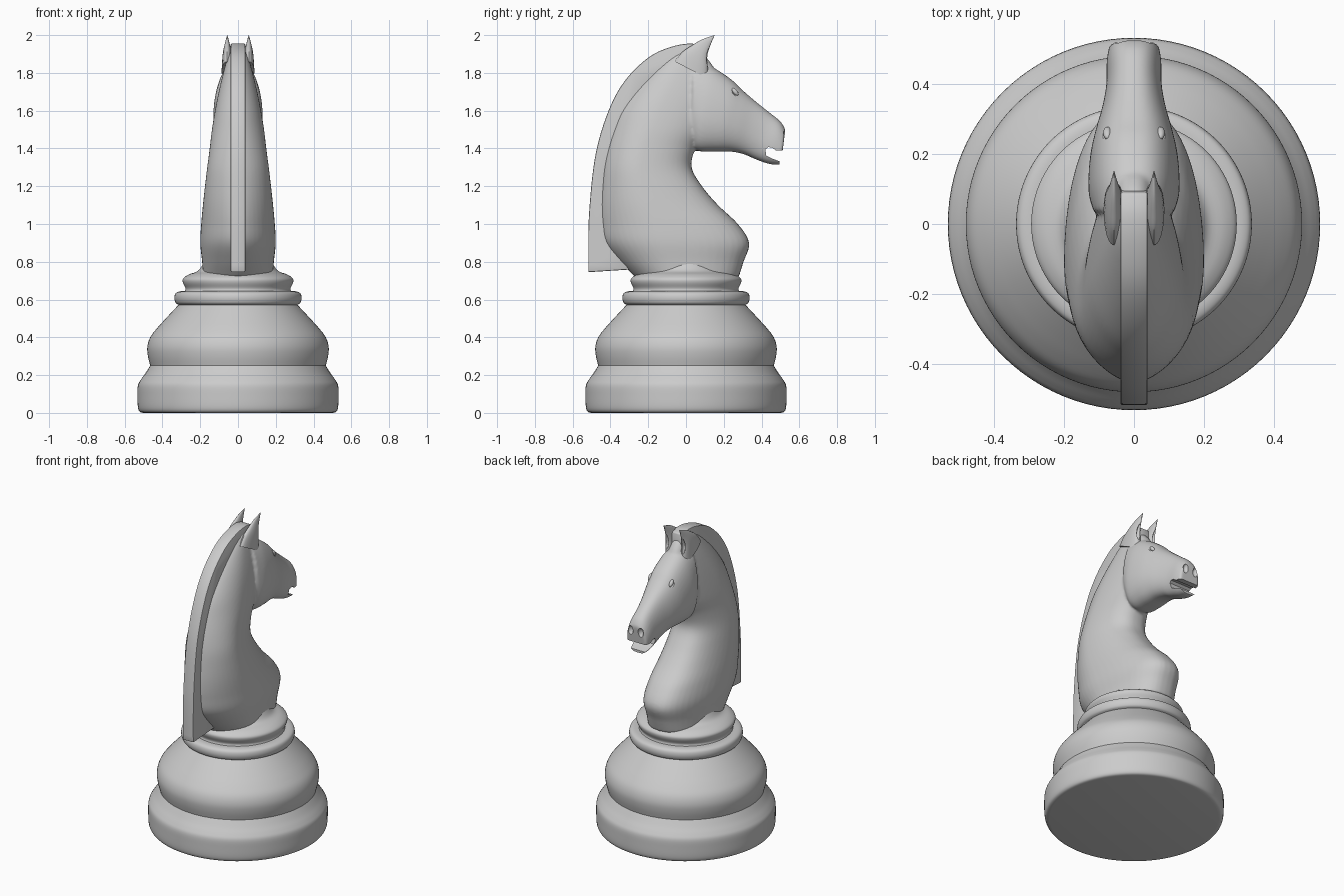
import bpy, bmesh
from math import sin, cos, pi, radians

if "Cube" in bpy.data.objects:
    bpy.data.objects.remove(bpy.data.objects["Cube"])


def spline(rows, n):
    """Catmull-Rom through rows of numbers, n steps per span."""
    out = []
    for i in range(len(rows) - 1):
        p0, p1, p2 = rows[max(i - 1, 0)], rows[i], rows[i + 1]
        p3 = rows[min(i + 2, len(rows) - 1)]
        for k in range(n):
            t = k / n
            out.append([0.5 * (2 * b + (c - a) * t + (2 * a - 5 * b + 4 * c - d) * t * t
                               + (3 * b - a - 3 * c + d) * t ** 3)
                        for a, b, c, d in zip(p0, p1, p2, p3)])
    out.append(list(rows[-1]))
    return out


def make(name, bm):
    bmesh.ops.recalc_face_normals(bm, faces=bm.faces[:])
    me = bpy.data.meshes.new(name)
    bm.to_mesh(me)
    bm.free()
    ob = bpy.data.objects.new(name, me)
    bpy.context.collection.objects.link(ob)
    return ob


def skin(bm, rings, cap=True):
    for a, b in zip(rings, rings[1:]):
        for i in range(len(a)):
            j = (i + 1) % len(a)
            bm.faces.new((a[i], a[j], b[j], b[i]))
    if cap:
        bm.faces.new(rings[0])
        bm.faces.new(rings[-1])


def loft(bm, rows, m, p0, p1, cx=0.0, seg=48, n=5):
    """Rows are (y0, z0, y1, z1, half width): each ring runs between two side-view points,
    widest at fraction m, with roundness powers p0 and p1 at its two ends."""
    rings = []
    for y0, z0, y1, z1, w in spline(rows, n):
        ring = []
        for i in range(seg):
            a = 2 * pi * i / seg
            c, s = cos(a), sin(a)
            t = m - m * c if c > 0 else m - (1 - m) * c
            x = w * abs(s) ** (p0 if c > 0 else p1) * (1 if s > 0 else -1)
            ring.append(bm.verts.new((cx + x, y0 + (y1 - y0) * t, z0 + (z1 - z0) * t)))
        rings.append(ring)
    skin(bm, rings)


def slab(name, pts, half):
    """Side-view outline extruded across x."""
    bm = bmesh.new()
    skin(bm, [[bm.verts.new((x, y, z)) for y, z in pts] for x in (-half, half)])
    return make(name, bm)


def ellipsoid(name, loc, scale, rx=0.0):
    bpy.ops.mesh.primitive_uv_sphere_add(segments=32, ring_count=16, location=loc,
                                         rotation=(radians(rx), 0, 0))
    ob = bpy.context.object
    ob.name = name
    ob.scale = scale
    return ob


def finish(ob, angle, cutters=()):
    for c in cutters:
        c.hide_render = True
        mod = ob.modifiers.new("cut", 'BOOLEAN')
        mod.operation, mod.object, mod.solver = 'DIFFERENCE', c, 'EXACT'
    bpy.ops.object.select_all(action='DESELECT')
    ob.select_set(True)
    bpy.context.view_layer.objects.active = ob
    bpy.ops.object.convert(target='MESH')
    bpy.ops.object.shade_smooth_by_angle(angle=radians(angle))
    for c in cutters:
        bpy.data.objects.remove(c)


# turned base: foot, belly, ring and collar
foot = [(.50, 0), (.52, .006), (.53, .03), (.532, .09), (.53, .145), (.515, .175), (.49, .21), (.465, .25)]
belly = [(.465, .25), (.477, .30), (.48, .35), (.465, .40), (.43, .447), (.385, .497), (.345, .54), (.315, .572)]
ring = [(.315, .572), (.33, .582), (.337, .607), (.331, .632), (.31, .643), (.28, .645)]
collar = [(.28, .645), (.278, .66), (.292, .69), (.29, .712), (.26, .733), (.215, .75), (.19, .78), (.17, .82)]
profile = []
for part in (foot, belly, ring, collar):
    profile += spline(part, 4)[:-1]
bm = bmesh.new()
skin(bm, [[bm.verts.new((r * cos(2 * pi * i / 96), r * sin(2 * pi * i / 96), z)) for i in range(96)]
          for r, z in profile])
finish(make("base", bm), 40)

# neck and chest: (height, back, front, half width)
neck = [(.72, -.27, .28, .185), (.80, -.35, .305, .19), (.90, -.43, .335, .20), (1.0, -.45, .275, .195),
        (1.1, -.455, .17, .186), (1.2, -.45, .085, .175), (1.3, -.44, .03, .163), (1.4, -.42, .05, .15),
        (1.5, -.39, .11, .138), (1.6, -.35, .15, .122), (1.7, -.28, .17, .102), (1.8, -.19, .16, .078),
        (1.88, -.1, .11, .055), (1.92, -.03, .06, .035)]
bm = bmesh.new()
loft(bm, [(b, z, f, z, w) for z, b, f, w in neck], .42, 1.25, .8)
# head: crown to muzzle, top point and jaw point per row
loft(bm, [(.04, 1.86, .03, 1.43, .115), (.14, 1.83, .06, 1.388, .13), (.24, 1.765, .15, 1.383, .126),
          (.30, 1.708, .24, 1.383, .11), (.37, 1.648, .31, 1.368, .09), (.44, 1.592, .37, 1.342, .079),
          (.50, 1.543, .44, 1.318, .078), (.526, 1.50, .502, 1.312, .07)], .58, .8, .7)
horse = make("horse_head_and_neck", bm)
mod = horse.modifiers.new("blend", 'REMESH')
mod.mode, mod.voxel_size = 'VOXEL', .008
mod = horse.modifiers.new("soften", 'SMOOTH')
mod.factor, mod.iterations = .5, 8

# mouth, eye sockets and nostrils are cut away
cutters = [slab("mouth_cutter", [(.42, 1.395), (.435, 1.407), (.455, 1.405), (.475, 1.39), (.58, 1.385),
                                 (.58, 1.28), (.495, 1.28), (.495, 1.332), (.46, 1.345), (.425, 1.362)], .2)]
for s in (-1, 1):
    cutters.append(ellipsoid("eye_cutter", (s * .10, .262, 1.70), (.028, .034, .018), -50))
    cutters.append(ellipsoid("nostril_cutter", (s * .037, .532, 1.462), (.02, .028, .034), 15))
finish(horse, 35, cutters)

# eyes and ears, mirrored
for s, side in ((-1, "left"), (1, "right")):
    finish(ellipsoid("eye_" + side, (s * .076, .26, 1.70), (.012, .024, .012), -50), 40)
    bm = bmesh.new()
    loft(bm, [(-.06, 1.86, .115, 1.77, .03), (-.02, 1.91, .116, 1.83, .027), (.03, 1.945, .113, 1.88, .022),
              (.085, 1.977, .125, 1.935, .012), (.15, 2.0, .151, 1.998, .001)], .6, .9, .7, s * .057, 24, 4)
    finish(make("ear_" + side, bm), 40,
           [ellipsoid("ear_cutter", (s * .06, .128, 1.885), (.013, .03, .055), -12)])

# mane: upright strip along the back of the neck
outer = spline([(-.517, .745), (-.517, .95), (-.51, 1.1), (-.49, 1.3), (-.46, 1.45), (-.41, 1.6), (-.35, 1.72),
                (-.27, 1.82), (-.17, 1.90), (-.06, 1.943), (.03, 1.955), (.09, 1.94)], 4)
inner = spline([(.10, 1.82), (0, 1.80), (-.15, 1.72), (-.26, 1.55), (-.34, 1.3), (-.36, 1.0), (-.28, .76)], 4)
mane = slab("mane", outer + inner, .039)
mod = mane.modifiers.new("edge", 'BEVEL')
mod.width, mod.segments = .006, 2
finish(mane, 40)
